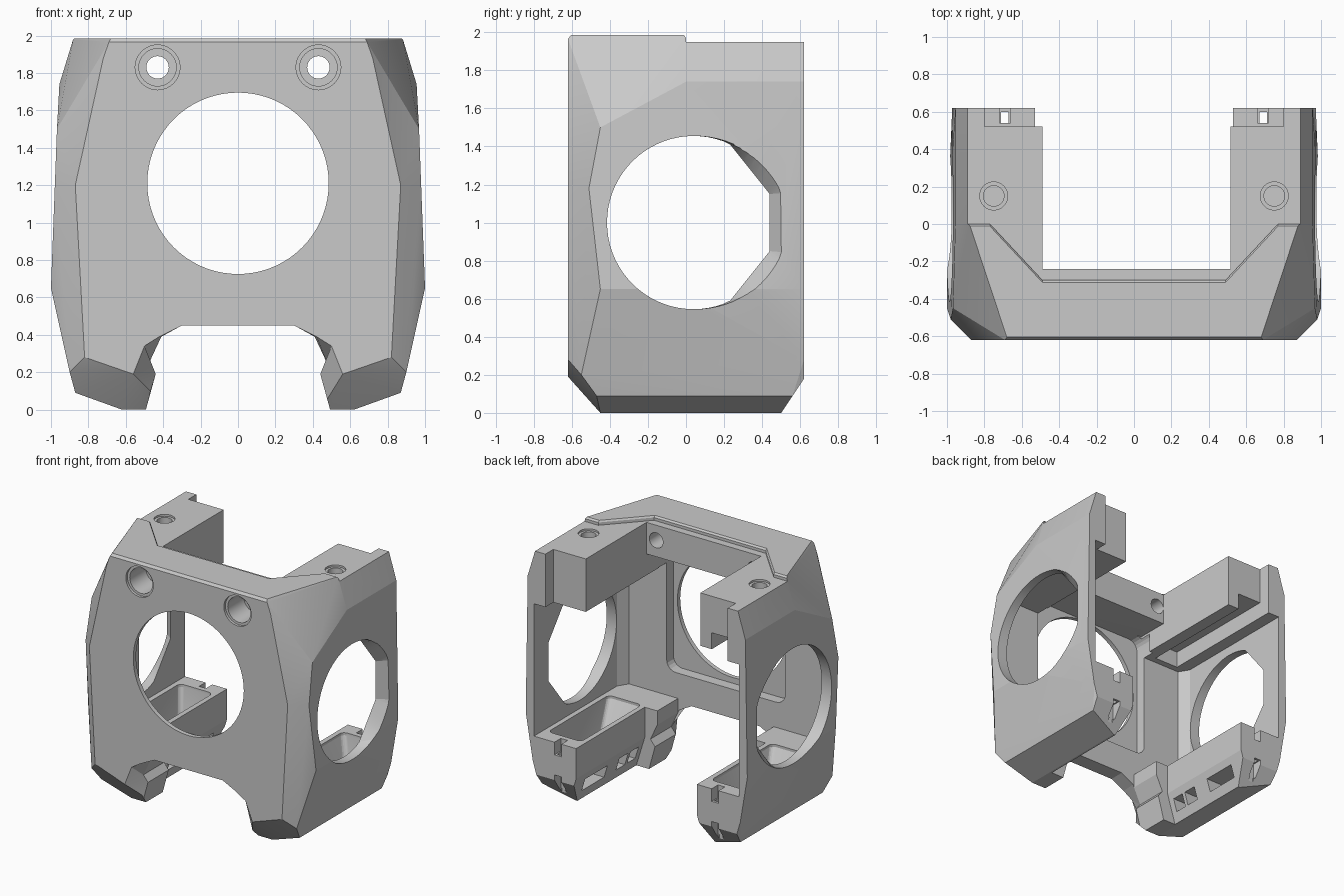
import bpy, bmesh, math

cube = bpy.data.objects.get("Cube")
if cube:
    bpy.data.objects.remove(cube, do_unlink=True)

grey = bpy.data.materials.new("plain grey")
grey.use_nodes = True
grey.diffuse_color = (0.59, 0.59, 0.59, 1)
grey.node_tree.nodes["Principled BSDF"].inputs["Base Color"].default_value = (0.59, 0.59, 0.59, 1)


def make_object(name, bm):
    bmesh.ops.recalc_face_normals(bm, faces=bm.faces)
    mesh = bpy.data.meshes.new(name)
    bm.to_mesh(mesh)
    bm.free()
    mesh.materials.append(grey)
    obj = bpy.data.objects.new(name, mesh)
    bpy.context.collection.objects.link(obj)
    return obj


def cut(rings, mirror=False):
    """Subtract a capped loft through the rings, on one or both sides."""
    for side in ((1, -1) if mirror else (1,)):
        bm = bmesh.new()
        loops = [[bm.verts.new((p[0] * side, p[1], p[2])) for p in r] for r in rings]
        n = len(loops[0])
        for a, b in zip(loops, loops[1:]):
            for i in range(n):
                j = (i + 1) % n
                bm.faces.new((a[i], a[j], b[j], b[i]))
        bm.faces.new(loops[0])
        bm.faces.new(loops[-1])
        cutter = make_object("cutter", bm)
        mod = housing.modifiers.new("cut", 'BOOLEAN')
        mod.operation = 'DIFFERENCE'
        mod.solver = 'EXACT'
        mod.object = cutter
        bpy.context.view_layer.objects.active = housing
        bpy.ops.object.modifier_apply(modifier=mod.name)
        bpy.data.objects.remove(cutter, do_unlink=True)


def cut_box(x, y, z, mirror=False):
    cut([[(x[0], y[0], h), (x[1], y[0], h), (x[1], y[1], h), (x[0], y[1], h)] for h in z], mirror)


def circle(radius, a=0, b=0, n=48):
    return [(a + radius * math.cos(i * math.tau / n), b + radius * math.sin(i * math.tau / n))
            for i in range(n)]


def rounded_rect(x0, x1, y0, y1, r, steps=5):
    pts = []
    corners = ((x1 - r, y1 - r), (x0 + r, y1 - r), (x0 + r, y0 + r), (x1 - r, y0 + r))
    for k, (cx, cy) in enumerate(corners):
        for s in range(steps + 1):
            t = (k + s / steps) * math.pi / 2
            pts.append((cx + r * math.cos(t), cy + r * math.sin(t)))
    return pts


def along_y(pts, *ys):
    return [[(a, y, b) for a, b in pts] for y in ys]


def along_z(pts, *zs):
    return [[(a, b, z) for a, b in pts] for z in zs]


def both_sides(pts):
    return pts + [(-x, z) for x, z in reversed(pts)]


# Faceted outer body
half = [
    (.68, -.605, 1.985), (.69, -.62, 1.965), (.72, -.62, 1.88), (.87, -.62, 1.2),
    (.82, -.62, .28), (.56, -.62, .19),
    (.88, 0, 1.985), (.88, .62, 1.985), (.955, 0, 1.74), (.955, .62, 1.74),
    (.968, -.45, 1.5), (.98, -.51, 1.18), (1, -.45, .65), (1, -.05, .65), (.972, .62, .65),
    (.9, -.55, .2), (.91, .62, .28), (.88, .62, .18),
    (.87, -.47, .09), (.87, .56, .09), (.62, -.45, 0), (.62, .5, 0), (.5, .62, .18),
]
bm = bmesh.new()
for x, y, z in half:
    for s in (1, -1):
        bm.verts.new((x * s, y, z))
bmesh.ops.convex_hull(bm, input=bm.verts[:])
bmesh.ops.delete(bm, geom=[v for v in bm.verts if not v.link_faces], context='VERTS')
bmesh.ops.dissolve_limit(bm, angle_limit=math.radians(1), verts=bm.verts[:], edges=bm.edges[:])
housing = make_object("duct_housing", bm)

# Main cavity between the thin side walls, open at the back
cut(along_z(both_sides([(.9, .8), (.9, -.42), (.85, -.5)]), .48, 1.53))
# Channel between the upper rails and between the lower legs
cut_box((-.49, .515), (-.24, .8), (1.4, 2.2))
cut_box((-.49, .515), (-.5, -.2), (1.4, 1.7))
cut_box((-.53, .53), (-.24, .8), (-.2, .6))
cut_box((-.42, .42), (-.5, .8), (.3, .6))
# Groove along the underside of the right rail
cut_box((-.8, -.59), (-.45, .8), (1.4, 1.66))

# Gap under the front wall, flaring at the leg noses
front = [(.3, .45), (.42, .39), (.5, .34), (.56, .19), (.53, -.1)]
rear = [(.3, .45), (.41, .39), (.48, .24), (.44, .19), (.52, -.1)]
cut(along_y(both_sides(front), -.8, -.62) + along_y(both_sides(rear), -.5, -.2))

# Slanted lower inner face of each leg
cut(along_y([(.4, .24), (.53, .24), (.61, -.02), (.4, -.02)], -.24, .8), True)

# Thinned panel and round opening in the front wall
cut(along_y(rounded_rect(-.52, .52, .68, 1.7, .08), -.585, -.4))
cut(along_y(circle(.485, 0, 1.21, 72), -.8, -.3))

# Side openings whose flat rear edge widens outward
side_hole = circle(.455, .04, 1.0, 72)
inner_rim = [(min(y, .44), 1 + max(-1, min(1, (z - 1) / (.15 + 1.25 * max(.44 - y, 0)))) *
              (.15 + 1.25 * max(.44 - y, 0))) for y, z in side_hole]
outer_rim = [(min(y * 1.1, .51) if y > 0 else y, z) for y, z in side_hole]
cut([[(x, y, z) for y, z in rim]
     for x, rim in ((.7, inner_rim), (.9, inner_rim), (.985, outer_rim), (1.2, outer_rim))], True)

# Lowered top surface behind the raised front lip, with a softened step
steps = ((1.95, 0), (1.972, 0), (1.985, .012), (2.3, .012))
cut([[(x, y - grow, z) for x, y in
      both_sides([(1.2, 0), (.77, 0), (.49, -.3)]) + [(-1.2, .9), (1.2, .9)]]
     for z, grow in steps])

# Rail ends stop short of the side walls
cut_box((.3, .8), (.52, .9), (1.4, 2.2), True)

# Rail screw holes, and counterbored holes through the front beam
cut(along_z(circle(.055, .75, .15, 32), 1.7, 2.2), True)
cut(along_z(circle(.075, .75, .15, 32), 1.935, 2.2), True)
cut(along_y(circle(.06, .43, 1.83, 32), -.8, -.1), True)
cut(along_y(circle(.12, .43, 1.83, 32), -.8, -.6) + along_y(circle(.1, .43, 1.83, 32), -.6, -.4), True)

# Air ducts: tapered pockets in the legs and outlet slots on the slanted faces
cut(along_z(rounded_rect(.64, .82, -.1, .44, .04), .2)
    + along_z(rounded_rect(.57, .86, -.26, .5, .04), .46, .7), True)
for y0, y1 in ((.2, .48), (-.06, .05), (-.19, -.09)):
    cut_box((.3, .7), (y0, y1), (.08, .18), True)

# Clip notches at the rear of each leg
cut_box((.66, .72), (.54, .8), (.38, .7), True)
cut_box((.66, .72), (.54, .8), (.09, .22), True)
cut_box((.67, .71), (.54, .6), (-.1, .7), True)

# Crisp edges between facets, smooth round holes
bpy.ops.object.select_all(action='DESELECT')
housing.select_set(True)
bpy.context.view_layer.objects.active = housing
bpy.ops.object.shade_smooth_by_angle(angle=math.radians(13))
